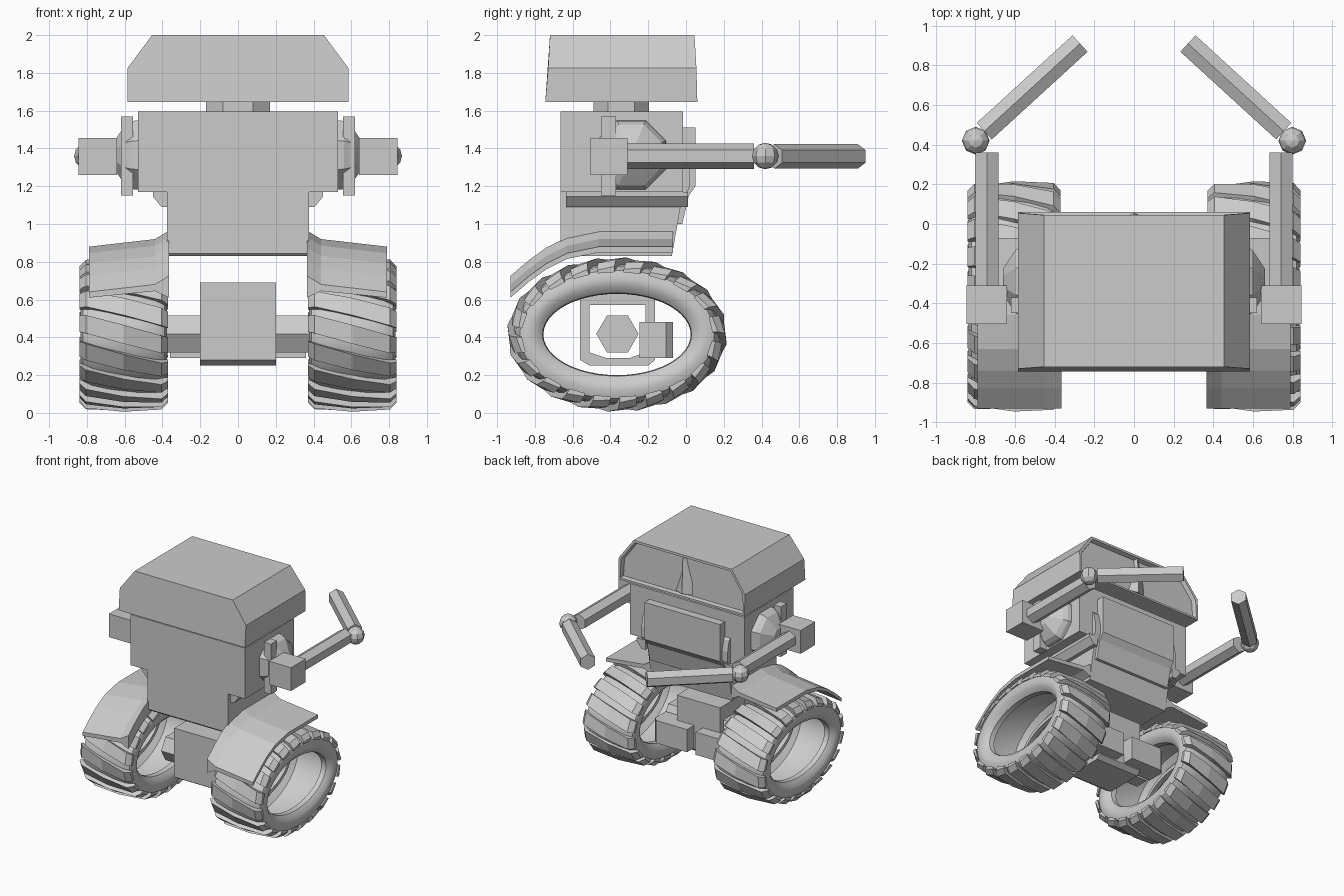
import bpy, bmesh, math
from mathutils import Vector, Matrix

cube = bpy.data.objects.get("Cube")
if cube:
    bpy.data.objects.remove(cube, do_unlink=True)

grey = bpy.data.materials.new("plain grey")
grey.use_nodes = True
COLOUR = (0.6, 0.6, 0.6, 1)
grey.diffuse_color = COLOUR
grey.node_tree.nodes["Principled BSDF"].inputs["Base Color"].default_value = COLOUR


def finish(name, bm, smooth=False):
    bmesh.ops.recalc_face_normals(bm, faces=bm.faces[:])
    mesh = bpy.data.meshes.new(name)
    bm.to_mesh(mesh)
    bm.free()
    mesh.materials.append(grey)
    obj = bpy.data.objects.new(name, mesh)
    bpy.context.collection.objects.link(obj)
    if smooth:
        bpy.ops.object.select_all(action="DESELECT")
        obj.select_set(True)
        bpy.context.view_layer.objects.active = obj
        bpy.ops.object.shade_smooth_by_angle(angle=math.radians(35))
    return obj


def loft(bm, rings, loop=False):
    """Skin closed rings of points; cap the ends unless the rings form a loop."""
    vs = [[bm.verts.new(p) for p in r] for r in rings]
    n = len(vs[0])
    for k in range(len(vs) if loop else len(vs) - 1):
        a, b = vs[k], vs[(k + 1) % len(vs)]
        for i in range(n):
            j = (i + 1) % n
            bm.faces.new((a[i], a[j], b[j], b[i]))
    if not loop:
        return bm.faces.new(vs[0]), bm.faces.new(vs[-1])


def solid(name, rings):
    bm = bmesh.new()
    loft(bm, rings)
    return finish(name, bm)


def side_prism(name, x0, x1, profile):
    """Extrude a y-z profile along x."""
    return solid(name, [[(x, y, z) for y, z in profile] for x in (x0, x1)])


def upright_prism(name, z0, z1, profile):
    """Extrude an x-y profile along z."""
    return solid(name, [[(x, y, z) for x, y in profile] for z in (z0, z1)])


def box(name, x0, x1, y0, y1, z0, z1):
    return side_prism(name, x0, x1, [(y0, z0), (y1, z0), (y1, z1), (y0, z1)])


def rod(name, start, end, radius):
    """Six-sided bar with an edge on top."""
    start, end = Vector(start), Vector(end)
    side = (end - start).cross(Vector((0, 0, 1))).normalized()
    up = side.cross(end - start).normalized()
    angles = [math.pi / 2 + i * math.pi / 3 for i in range(6)]
    return solid(name, [[c + radius * (side * math.cos(a) + up * math.sin(a)) for a in angles]
                        for c in (start, end)])


# Head with a recessed visor
half = [(0.585, 1.645, -0.745, 0.06), (0.585, 1.825, -0.73, 0.055), (0.455, 2.0, -0.72, 0.045)]
outline = half + [(-x, z, f, b) for x, z, f, b in reversed(half)]
bm = bmesh.new()
front, visor = loft(bm, [[(x, f, z) for x, z, f, b in outline],
                         [(x, b, z) for x, z, f, b in outline]])
bmesh.ops.recalc_face_normals(bm, faces=bm.faces[:])
bmesh.ops.inset_region(bm, faces=[visor], thickness=0.022)
bmesh.ops.inset_region(bm, faces=[visor], thickness=0.01, depth=-0.035)
finish("head", bm)
solid("visor_divider", [[(-0.11, 0.01, 1.675), (0, 0.055, 1.675), (0.11, 0.01, 1.675)],
                        [(-0.012, 0.0, 1.975), (0, 0.042, 1.975), (0.012, 0.0, 1.975)]])
neck_corners = [(0.17, 0.07), (0.08, 0.147), (-0.08, 0.147), (-0.17, 0.07)]
upright_prism("neck", 1.59, 1.65, [(x, -0.342 + y) for x, y in neck_corners]
              + [(x, -0.342 - y) for x, y in reversed(neck_corners)])

# Torso, lower body and chest panel
box("torso", -0.53, 0.53, -0.665, -0.015, 1.17, 1.595)
side_prism("lower_body", -0.375, 0.375,
           [(-0.665, 0.845), (-0.65, 0.83), (-0.075, 0.83), (-0.015, 1.17), (-0.665, 1.17)])
side_prism("chest_panel", -0.35, 0.35,
           [(-0.05, 1.51), (0.05, 1.51), (0.05, 1.2), (0.015, 1.15), (-0.02, 1.0), (-0.06, 1.0)])

# Drive housing: an open frame around the axle
outer = [(-0.56, 0.69), (-0.56, 0.28), (-0.51, 0.25), (-0.2, 0.25), (-0.165, 0.28), (-0.165, 0.69)]
inner = [(-0.51, 0.57), (-0.51, 0.32), (-0.42, 0.29), (-0.3, 0.29), (-0.215, 0.32), (-0.215, 0.57)]
bm = bmesh.new()
loft(bm, [[(x, y, z) for y, z in ring] for x, ring in
          ((-0.2, outer), (0.2, outer), (0.2, inner), (-0.2, inner))], loop=True)
finish("drive_housing", bm)
side_prism("axle", -0.38, 0.38, [(-0.363 + 0.112 * math.cos(i * math.pi / 3),
                                  0.418 + 0.112 * math.sin(i * math.pi / 3)) for i in range(6)])

# Wheels: oval hollow tyre with slanted lugs
CY, CZ, A, B = -0.365, 0.415, 0.39, 0.215


def rim(t, d):
    return CY + (A + d) * math.cos(t), CZ + (B + d) * math.sin(t)


STEPS = 720
lengths = [0.0]
for i in range(STEPS):
    p, q = (Vector(rim((i + k) * math.tau / STEPS, 0.17)) for k in (0, 1))
    lengths.append(lengths[-1] + (q - p).length)


def at_length(s):
    """Angle at a given distance around the tread."""
    s %= lengths[-1]
    i = next(k for k in range(STEPS) if lengths[k + 1] >= s)
    return (i + (s - lengths[i]) / (lengths[i + 1] - lengths[i])) * math.tau / STEPS


tyre_half = [(0.15, 0.0), (0.19, 0.005), (0.222, 0.04), (0.23, 0.085), (0.215, 0.125),
             (0.17, 0.148), (0.08, 0.158)]
hollow_half = [(0.08, 0.138), (0.155, 0.128), (0.195, 0.085), (0.19, 0.045), (0.15, 0.03)]
tyre = (tyre_half + [(-x, d) for x, d in reversed(tyre_half)]
        + [(-x, d) for x, d in reversed(hollow_half)] + hollow_half)
lug = [(-0.235, 0.115, 0.145), (-0.2, 0.13, 0.182), (0, 0.15, 0.195),
       (0.2, 0.13, 0.182), (0.235, 0.115, 0.145)]
LUGS = 20
for side, cx in (("left", 0.605), ("right", -0.605)):
    bm = bmesh.new()
    loft(bm, [[(cx + x, *rim(i * math.tau / 48, d)) for x, d in tyre] for i in range(48)], loop=True)
    finish(side + "_tyre", bm, smooth=True)
    bm = bmesh.new()
    for k in range(LUGS):
        rings = []
        for x, low, high in lug:
            s = k * lengths[-1] / LUGS + 0.27 * x
            t0, t1 = at_length(s - 0.048), at_length(s + 0.048)
            rings.append([(cx + x, *rim(t, d)) for t, d in
                          ((t0, low), (t0, high), (t1, high - 0.012), (t1, low))])
        loft(bm, rings)
    finish(side + "_tread_lugs", bm)

# Paired parts
for side, s in (("left", 1), ("right", -1)):
    # Mudguard: a bent strip following the wheel
    section = [(0.365, 0.965), (0.44, 0.92), (0.79, 0.88), (0.79, 0.85), (0.44, 0.885), (0.365, 0.85)]
    path = [(-0.93, -0.24), (-0.83, -0.155), (-0.74, -0.09), (-0.63, -0.035), (-0.46, 0), (-0.07, 0)]
    solid(side + "_mudguard", [[(s * x, y, z + dz) for x, z in section] for y, dz in path])

    # Hip ledge, panel bracket and gearbox
    solid(side + "_hip_ledge", [[(s * x, y, z) for x, z in
                                 ((0.37, 1.17), (0.45, 1.17), (0.45, 1.145), (0.405, 1.09), (0.37, 1.09))]
                                for y in (-0.635, 0.01)])
    side_prism(side + "_panel_bracket", s * 0.35, s * 0.4,
               [(-0.03, 1.4), (0.0, 1.37), (0.02, 1.28), (0.02, 1.2), (-0.01, 1.13), (-0.03, 1.13)])
    upright_prism(side + "_gearbox", 0.29, 0.48, [(s * x, y) for x, y in (
        (0.04, -0.245), (0.36, -0.245), (0.36, -0.105), (0.325, -0.07), (0.04, -0.07))])

    # Shoulder dome, bar and block
    solid(side + "_shoulder_dome",
          [[(s * x, -0.29 + r * math.cos(a), 1.365 + r * math.sin(a))
            for a in [(i + 0.5) * math.pi / 4 for i in range(8)]]
           for x, r in ((0.52, 0.2), (0.56, 0.195), (0.595, 0.175), (0.63, 0.12), (0.66, 0.07))])
    box(side + "_shoulder_bar", s * 0.555, s * 0.62, -0.45, -0.37, 1.15, 1.57)
    box(side + "_shoulder_block", s * 0.64, s * 0.845, -0.505, -0.31, 1.26, 1.455)

    # Arm: two bars meeting at a ball
    rod(side + "_upper_arm", (s * 0.742, -0.35, 1.358), (s * 0.742, 0.36, 1.358), 0.067)
    rod(side + "_forearm", (s * 0.755, 0.468, 1.358), (s * 0.272, 0.91, 1.358), 0.065)
    bm = bmesh.new()
    bmesh.ops.create_uvsphere(bm, u_segments=8, v_segments=6, radius=0.07,
                              matrix=Matrix.Translation((s * 0.798, 0.42, 1.36)))
    finish(side + "_elbow", bm)
